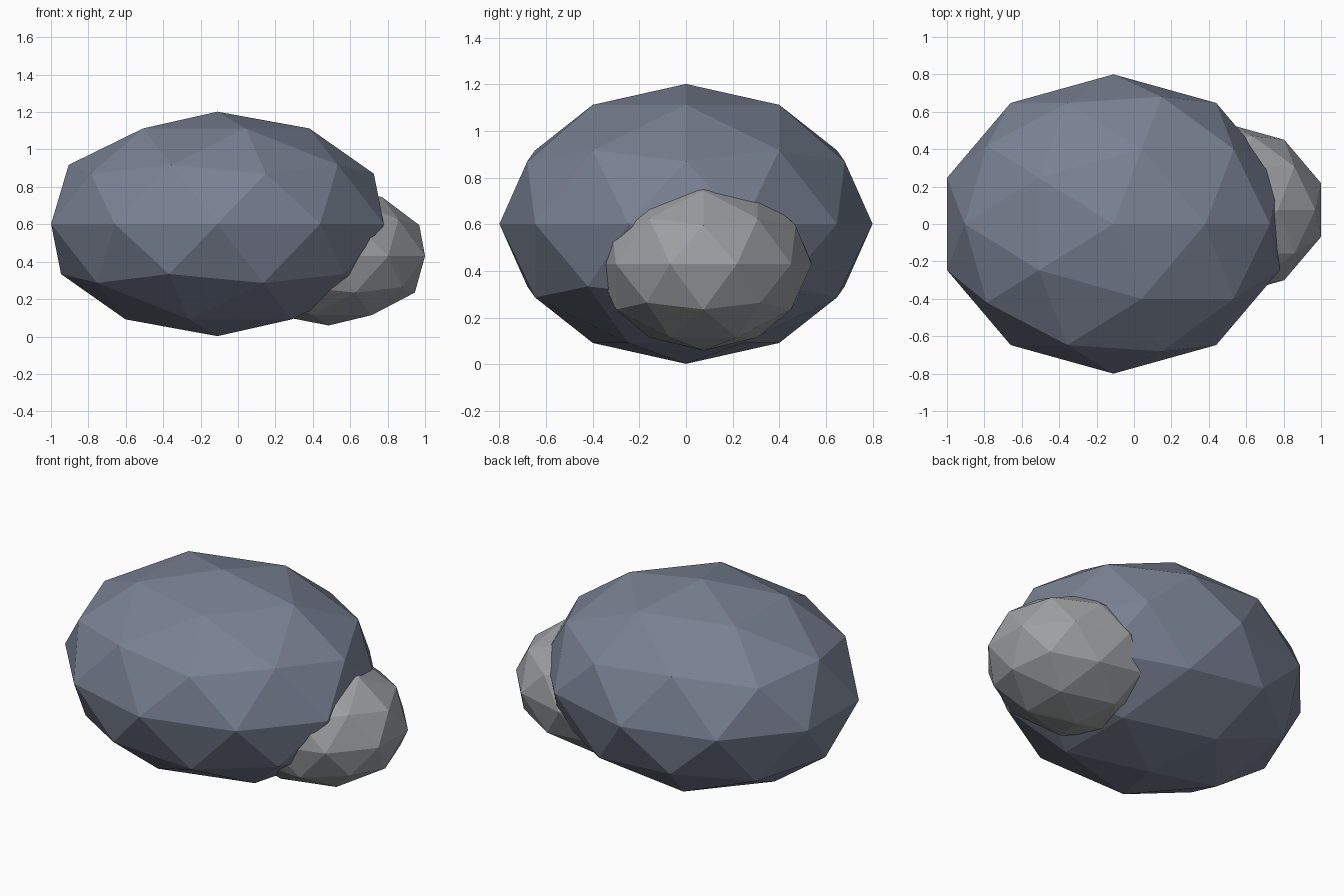
import bpy

cube = bpy.data.objects.get("Cube")
if cube:
    bpy.data.objects.remove(cube, do_unlink=True)


def make_material(name, colour):
    mat = bpy.data.materials.new(name)
    mat.use_nodes = True
    mat.diffuse_color = (*colour, 1)
    mat.node_tree.nodes["Principled BSDF"].inputs["Base Color"].default_value = (*colour, 1)
    return mat


def make_rock(name, centre, radii, mat):
    """Flat-shaded faceted boulder stretched to the given radii."""
    bpy.ops.mesh.primitive_ico_sphere_add(subdivisions=2, radius=1, location=centre)
    rock = bpy.context.object
    rock.name = name
    rock.scale = radii
    bpy.ops.object.transform_apply(location=False, rotation=False, scale=True)
    bpy.ops.object.shade_flat()
    rock.data.materials.append(mat)
    return rock


slate = make_material("slate blue grey", (0.19, 0.22, 0.29))
stone = make_material("light stone grey", (0.34, 0.35, 0.36))

# Main boulder, with a smaller stone partly sunk into its left side
make_rock("large_boulder", (-0.11, 0, 0.602), (0.935, 0.8, 0.6), slate)
make_rock("small_stone", (0.485, 0.075, 0.43), (0.5415, 0.464, 0.371), stone)
